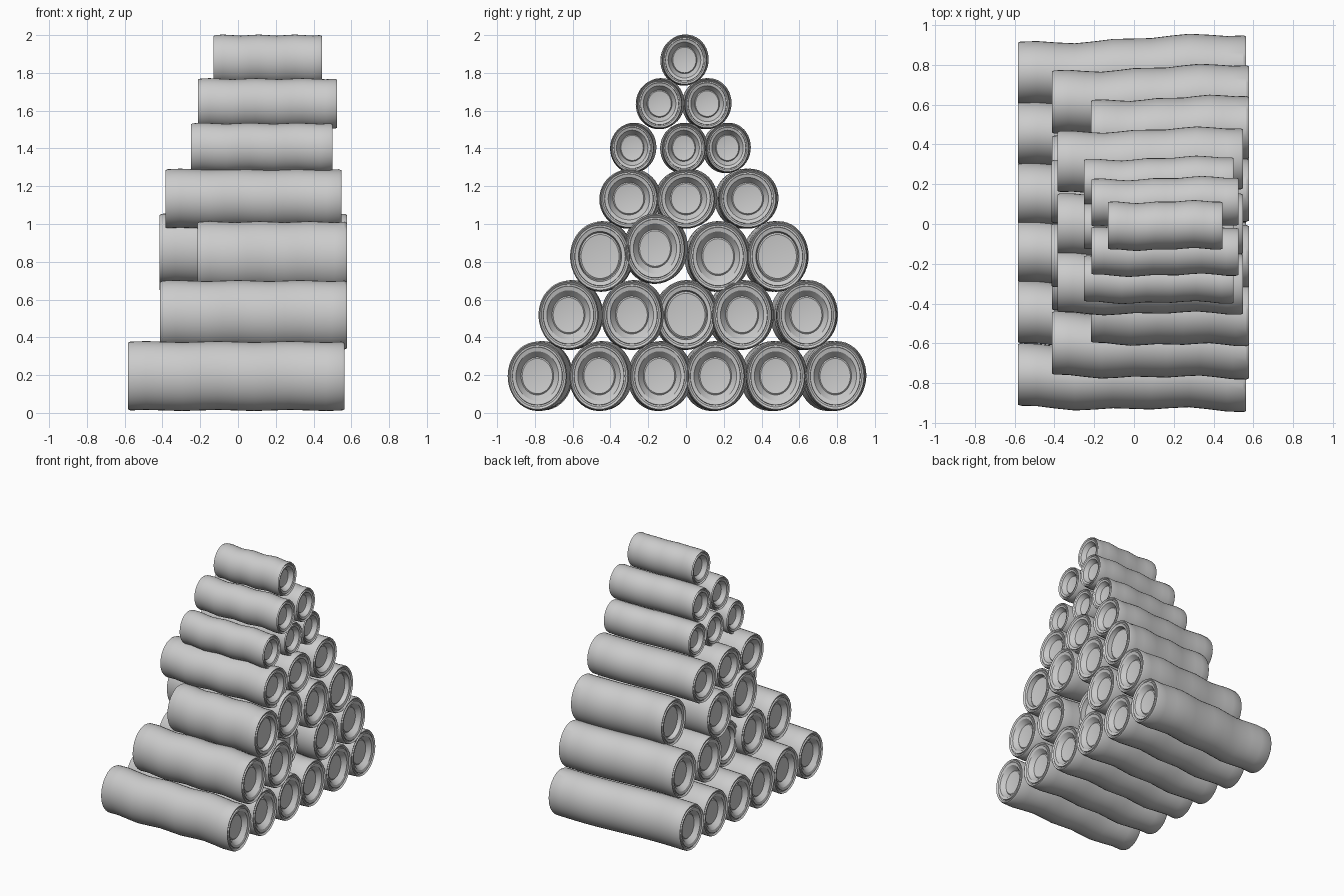
import bpy, bmesh, math

if "Cube" in bpy.data.objects:
    bpy.data.objects.remove(bpy.data.objects["Cube"])

SIDES = 40
# end rim: (fraction of radius, depth behind the end plane), outside to inside
RIM = [(1, .012), (.965, 0), (.9, .01), (.85, .01), (.84, 0), (.72, .006)]


def log(name, x0, x1, y, z, ry, rz, lip):
    """Wavy trunk along x, slightly splayed, with ringed, recessed ends."""
    cap = RIM + [(lip, .042), (lip * .93, .036), (lip * .5, .042)]
    L = x1 - x0
    rings = [(x0 + d, y * .96, z, f) for f, d in reversed(cap)]
    for i in range(1, 12):
        t = i / 12
        dy = L * (.005 * math.sin(6 * math.pi * t) - .009 * math.sin(2 * math.pi * t))
        dz = .003 * math.sin(6 * math.pi * t)
        rings.append((x0 + L * t, y * (.96 + .04 * t) + dy, z + dz, 1))
    rings += [(x1 - d, y, z, f) for f, d in cap]

    bm = bmesh.new()
    loops = []
    for x, yc, zc, f in rings:
        angles = (2 * math.pi * i / SIDES for i in range(SIDES))
        loops.append([bm.verts.new((x, yc + ry * f * math.cos(a), zc + rz * f * math.sin(a)))
                      for a in angles])
    for a, b in zip(loops, loops[1:]):
        for i in range(SIDES):
            j = (i + 1) % SIDES
            bm.faces.new((a[i], a[j], b[j], b[i]))
    bm.faces.new(loops[0])
    bm.faces.new(loops[-1])
    bmesh.ops.recalc_face_normals(bm, faces=bm.faces)
    me = bpy.data.meshes.new(name)
    bm.to_mesh(me)
    bm.free()
    ob = bpy.data.objects.new(name, me)
    bpy.context.collection.objects.link(ob)
    return ob


# rows from the ground up: left end, right end, height, radii, log positions
ROWS = [
    (-.583, .563, .195, .157, .182, (-.787, -.46, -.14, .155, .475, .79)),
    (-.412, .577, .518, .159, .182, (-.622, -.286, 0, .297, .638)),
    (-.415, .577, .828, .159, .184, (-.455, -.164, .17, .484)),
    (-.385, .547, 1.134, .153, .156, (-.302, 0, .327)),
    (-.25, .5, 1.403, .115, .130, (-.285, -.012, .22)),
    (-.213, .525, 1.637, .120, .132, (-.14, .112)),
    (-.13, .445, 1.868, .120, .132, (-.008,)),
]

bpy.ops.object.select_all(action='DESELECT')
for r, (x0, x1, z, ry, rz, ys) in enumerate(ROWS, 1):
    for n, y in enumerate(ys, 1):
        a, b, h, lip = x0, x1, z, .55
        if r == 2 and n == 3:                 # pushed-in middle log
            a, b, lip = -.36, .43, .68
        if r == 3 and n in (1, 4):            # short outer logs
            a, lip = -.215, .68
        if r == 3 and n == 2:                 # log riding a little higher
            h = .87
        ob = log(f"log_row{r}_{n}", a, b, y, h, ry, rz, lip)
        ob.select_set(True)
        bpy.context.view_layer.objects.active = ob
bpy.ops.object.shade_smooth_by_angle(angle=math.radians(30))
